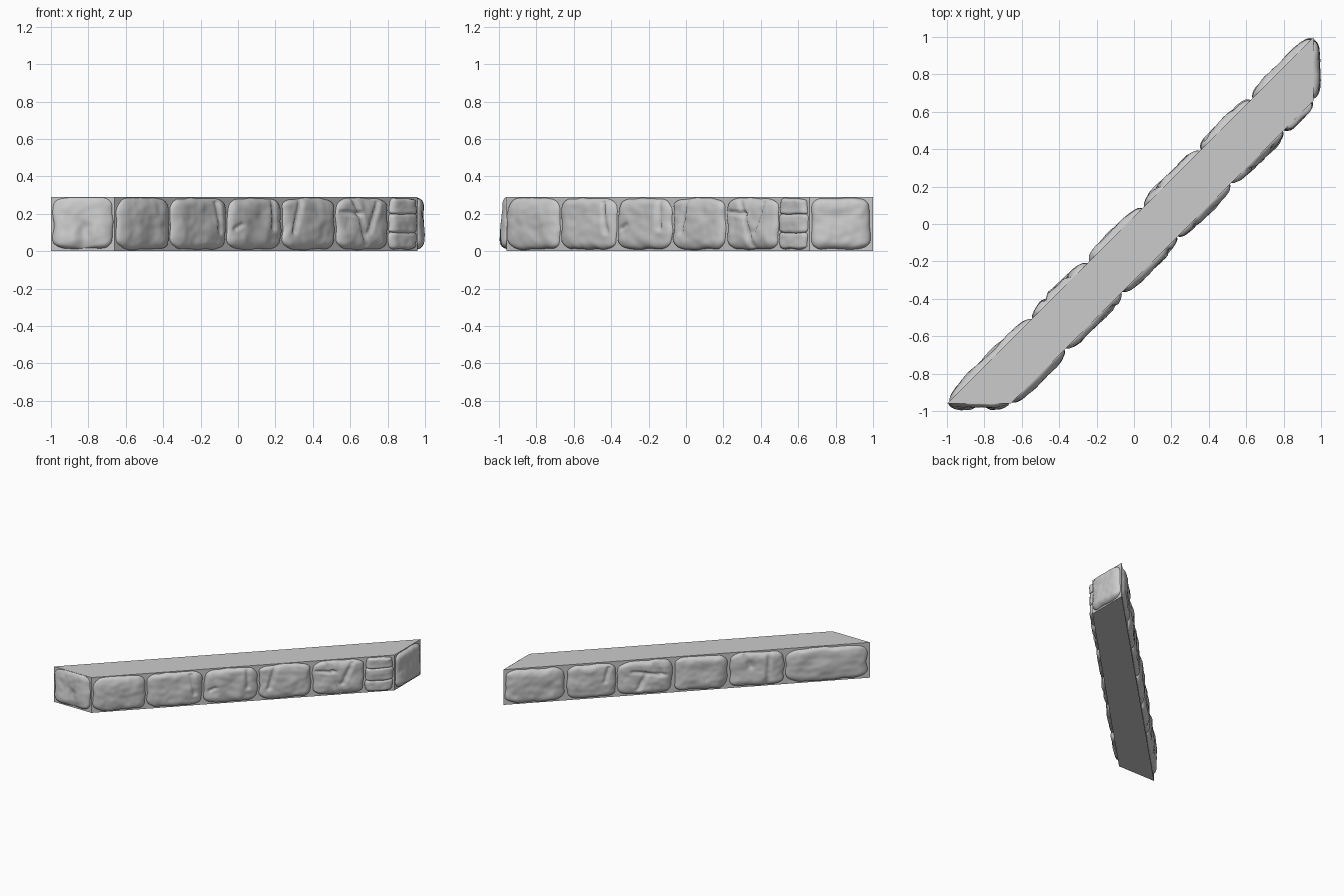
import bpy
import bmesh
import math
from mathutils import Vector, noise

cube = bpy.data.objects.get("Cube")
if cube:
    bpy.data.objects.remove(cube)

HEIGHT = 0.29
UP = Vector((0, 0, 1))

grey = bpy.data.materials.new("stone grey")
grey.use_nodes = True
grey.diffuse_color = (0.6, 0.6, 0.6, 1)
bsdf = next(n for n in grey.node_tree.nodes if n.type == "BSDF_PRINCIPLED")
bsdf.inputs["Base Color"].default_value = grey.diffuse_color
bsdf.inputs["Roughness"].default_value = 0.9


def finish(name, bm):
    mesh = bpy.data.meshes.new(name)
    bm.to_mesh(mesh)
    bm.free()
    mesh.materials.append(grey)
    obj = bpy.data.objects.new(name, mesh)
    bpy.context.collection.objects.link(obj)
    return obj


def segment_distance(p, a, b):
    a, b = Vector(a), Vector(b)
    t = max(0, min(1, (p - a).dot(b - a) / (b - a).length_squared))
    return (p - a - (b - a) * t).length


def stone(name, origin, along, side, u0, u1, z0, z1, depth=0.038,
          cracks=(), dents=(), tilt=0.0, steps=40):
    """Rounded, lumpy stone face bulging from a wall; cracks and dents are (u, z) lines."""
    origin, along = Vector(origin), Vector(along)
    normal = along.cross(UP).normalized() * side
    half_u, half_z = (u1 - u0) / 2, (z1 - z0) / 2
    ring = [math.sin(math.pi * (i / steps - 0.5)) for i in range(steps + 1)]
    bm = bmesh.new()
    rows = []
    for b in ring:
        row = []
        for a in ring:
            # rounded rectangle outline with a slight waver
            u = (u0 + u1) / 2 + a * half_u * (1 - 0.13 * abs(b) ** 8)
            z = (z0 + z1) / 2 + b * half_z * (1 - 0.13 * abs(a) ** 8)
            base = origin + along * u + UP * z
            u += 0.010 * noise.noise(base * 13) * a * a
            z += 0.008 * noise.noise(base * 13 + UP * 9) * b * b
            # pillow profile, broad lumps and chiselled grooves
            m = 1 - (1 - abs(a) ** 6) * (1 - abs(b) ** 7)
            pillow = max(0, 1 - m) ** 0.6
            lump = noise.noise(base * 9) * 0.010 + noise.noise(base * 24) * 0.004
            h = depth * (1 - tilt * b) - 0.004 + lump
            p = Vector((u, z))
            for c in cracks:
                h -= 0.016 * math.exp(-(segment_distance(p, *c) / 0.010) ** 2)
            for d in dents:
                h -= 0.022 * math.exp(-(segment_distance(p, *d) / 0.035) ** 2)
            h = max(h, 0.004) * pillow - 0.003
            v = origin + along * u + UP * min(max(z, 0.004), HEIGHT - 0.002) + normal * h
            v.x, v.y = max(-1, min(1, v.x)), max(-1, min(1, v.y))
            row.append(bm.verts.new(v))
        rows.append(row)
    for j in range(steps):
        for i in range(steps):
            quad = [rows[j][i], rows[j][i + 1], rows[j + 1][i + 1], rows[j + 1][i]]
            face = bm.faces.new(quad if side > 0 else quad[::-1])
            face.smooth = True
    return finish(name, bm)


# Slanted core slab with flat top, bottom and walls
bm = bmesh.new()
outline = [(-1, -0.96), (-0.66, -0.96), (0.96, 0.66), (0.96, 1)]
base = bm.faces.new([bm.verts.new((x, y, 0)) for x, y in outline])
top = bmesh.ops.extrude_face_region(bm, geom=[base])["geom"]
bmesh.ops.translate(bm, vec=UP * HEIGHT,
                    verts=[g for g in top if isinstance(g, bmesh.types.BMVert)])
bmesh.ops.recalc_face_normals(bm, faces=bm.faces[:])
finish("core_slab", bm)

# Long front wall: u is the x position along the diagonal
FRONT = ((0, -0.30, 0), (1, 1, 0), 1)
front_stones = [
    (-0.65, -0.37, ()),
    (-0.36, -0.07, [((-0.13, 0.26), (-0.11, 0.10))]),
    (-0.06, 0.225, [((0.17, 0.27), (0.175, 0.12)), ((-0.03, 0.12), (0.0, 0.14))]),
    (0.235, 0.515, [((0.32, 0.28), (0.285, 0.10))]),
    (0.525, 0.795, [((0.60, 0.28), (0.63, 0.20)), ((0.63, 0.20), (0.67, 0.03)),
                    ((0.63, 0.20), (0.54, 0.21)), ((0.73, 0.26), (0.68, 0.10))]),
]
for i, (u0, u1, cracks) in enumerate(front_stones, 1):
    stone(f"front_stone_{i}", *FRONT, u0, u1, 0.01, 0.283, cracks=cracks)

# Stack of three small stones at the end of the front wall
for i, (z0, z1) in enumerate([(0.01, 0.10), (0.09, 0.205), (0.195, 0.283)], 1):
    stone(f"front_small_stone_{i}", *FRONT, 0.805, 0.95, z0, z1, depth=0.034, steps=24)

# Long back wall
BACK = ((0, 0.04, 0), (1, 1, 0), -1)
back_stones = [
    (-0.985, -0.55, ()),
    (-0.54, -0.25, [((-0.46, 0.27), (-0.45, 0.03)), ((-0.33, 0.27), (-0.36, 0.17))]),
    (-0.235, 0.045, ()),
    (0.06, 0.345, [((0.27, 0.20), (0.10, 0.16)), ((0.16, 0.28), (0.12, 0.17)),
                   ((0.20, 0.17), (0.24, 0.06))]),
    (0.355, 0.62, [((0.40, 0.25), (0.42, 0.14))]),
    (0.635, 0.95, ()),
]
for i, (u0, u1, cracks) in enumerate(back_stones, 1):
    stone(f"back_stone_{i}", *BACK, u0, u1, 0.012, 0.28, cracks=cracks)

# Short end walls
stone("front_end_stone", (0, -0.96, 0), (1, 0, 0), 1, -0.99, -0.67, 0.015, 0.288,
      depth=0.033, tilt=0.35, dents=[((-0.82, 0.0), (-0.82, 0.12))])
stone("left_end_stone", (0.96, 0, 0), (0, 1, 0), 1, 0.67, 0.985, 0.01, 0.283)
